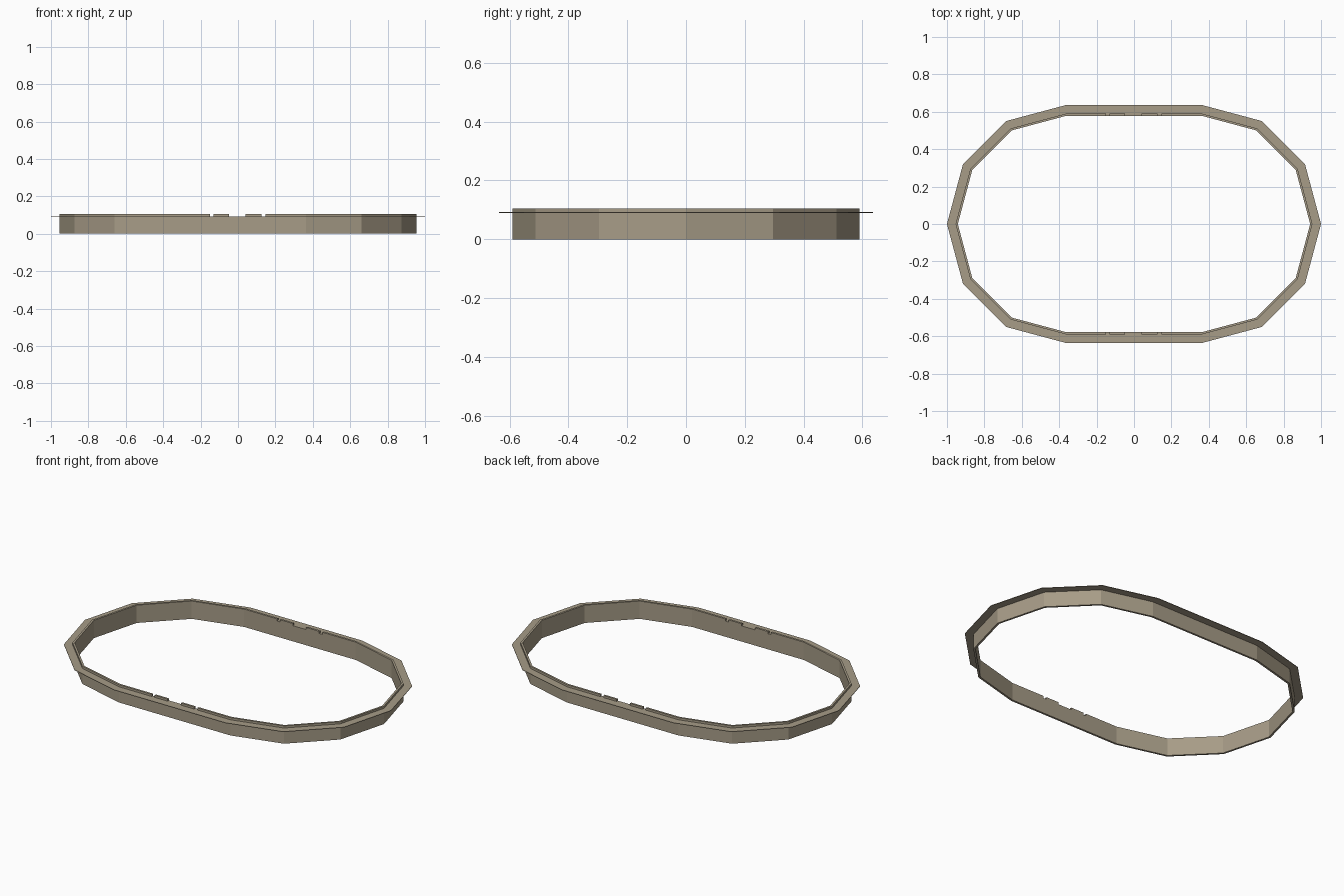
import bpy, bmesh, math

if "Cube" in bpy.data.objects:
    bpy.data.objects.remove(bpy.data.objects["Cube"])

HALF = 0.364          # half length of the straight sides
OUTER, INNER, LIP = 0.590, 0.578, 0.636
TOP, LIP_Z, LIP_T = 0.105, 0.0895, 0.003

mat = bpy.data.materials.new("warm_grey_metal")
mat.diffuse_color = (0.385, 0.332, 0.242, 1)
mat.use_nodes = True
mat.node_tree.nodes["Principled BSDF"].inputs["Base Color"].default_value = mat.diffuse_color


def outline(r):
    """Stadium outline with six facets on each rounded end."""
    pts = []
    for cx, start in ((HALF, -90), (-HALF, 90)):
        for i in range(7):
            a = math.radians(start + 30 * i)
            pts.append((cx + r * math.cos(a), r * math.sin(a)))
    return pts


def make_object(name, bm):
    bmesh.ops.recalc_face_normals(bm, faces=bm.faces)
    mesh = bpy.data.meshes.new(name)
    bm.to_mesh(mesh)
    bm.free()
    mesh.materials.append(mat)
    ob = bpy.data.objects.new(name, mesh)
    bpy.context.collection.objects.link(ob)
    return ob


def ring(name, r_in, r_out, z0, z1):
    """Closed ring with a rectangular cross-section."""
    bm = bmesh.new()
    loops = [[bm.verts.new((x, y, z)) for x, y in outline(r)]
             for r, z in ((r_in, z0), (r_out, z0), (r_out, z1), (r_in, z1))]
    n = len(loops[0])
    for k in range(4):
        a, b = loops[k], loops[(k + 1) % 4]
        for i in range(n):
            j = (i + 1) % n
            bm.faces.new((a[i], a[j], b[j], b[i]))
    return make_object(name, bm)


# Upright band and the thin flange around it
wall = ring("wall_band", INNER, OUTER, 0, TOP)
ring("flange", OUTER - 0.002, LIP, LIP_Z, LIP_Z + LIP_T)

# Notches in the top edge of both straight sides
bm = bmesh.new()
for x0, x1 in ((-0.150, -0.131), (-0.047, 0.041), (0.126, 0.147)):
    z0, z1 = LIP_Z + LIP_T, TOP + 0.05
    cube = bmesh.ops.create_cube(bm, size=1)["verts"]
    bmesh.ops.scale(bm, verts=cube, vec=(x1 - x0, 1.4, z1 - z0))
    bmesh.ops.translate(bm, verts=cube, vec=((x0 + x1) / 2, 0, (z0 + z1) / 2))
cutter = make_object("notch_cutter", bm)
cutter.hide_render = True
cutter.display_type = 'WIRE'

cut = wall.modifiers.new("notches", 'BOOLEAN')
cut.operation = 'DIFFERENCE'
cut.solver = 'EXACT'
cut.object = cutter
